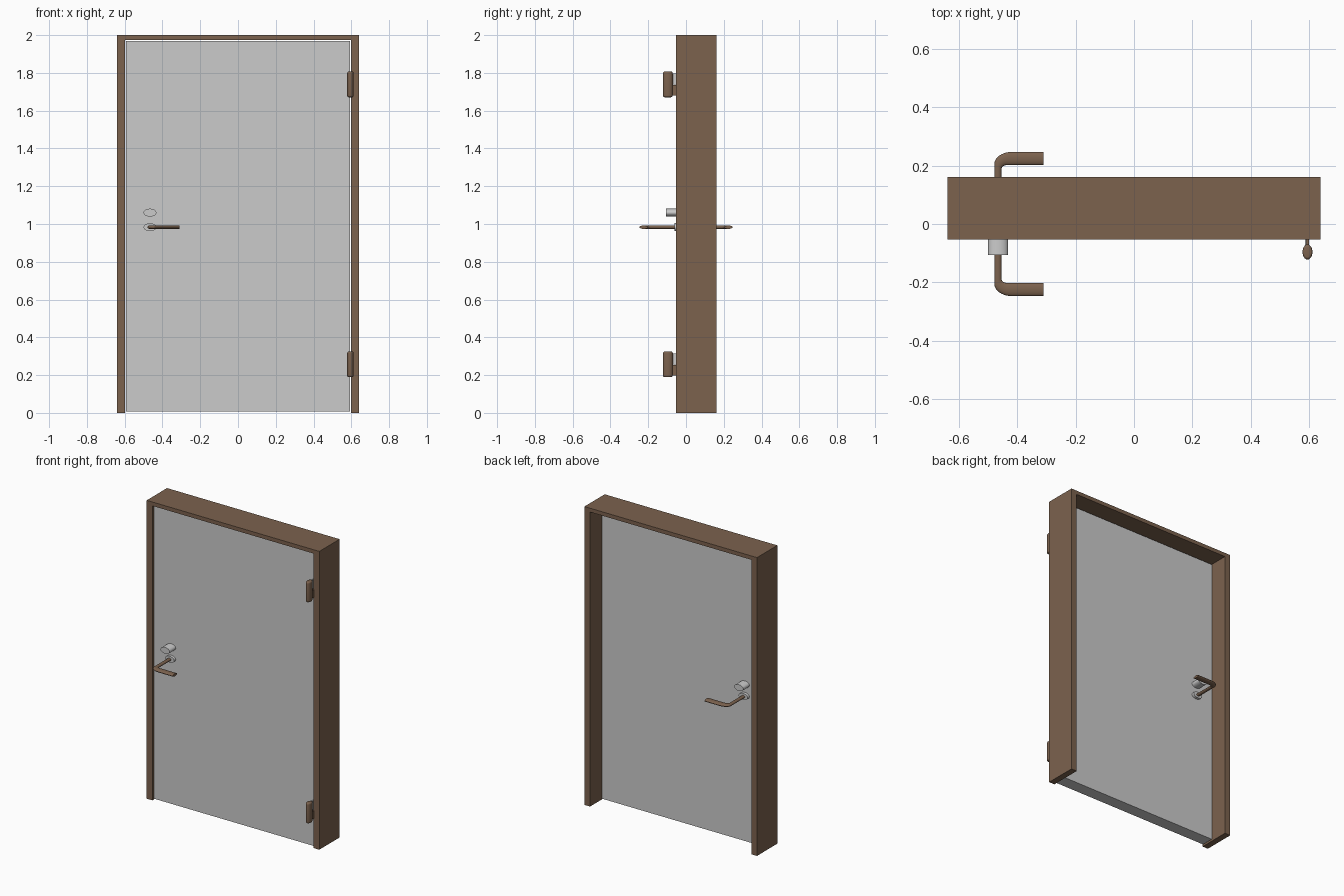
import bpy, bmesh, math
from mathutils import Vector

cube = bpy.data.objects.get("Cube")
if cube:
    bpy.data.objects.remove(cube, do_unlink=True)


def make_material(name, color):
    m = bpy.data.materials.new(name)
    m.use_nodes = True
    m.diffuse_color = color
    m.node_tree.nodes["Principled BSDF"].inputs["Base Color"].default_value = color
    return m


BROWN = make_material("brown", (0.20, 0.122, 0.076, 1))
GREY = make_material("light grey", (0.60, 0.60, 0.60, 1))


def loft(name, rings, mat, smooth=True):
    """Skin a closed solid over a list of equal-length rings of points."""
    bm = bmesh.new()
    loops = [[bm.verts.new(p) for p in ring] for ring in rings]
    n = len(loops[0])
    for a, b in zip(loops, loops[1:]):
        for i in range(n):
            j = (i + 1) % n
            bm.faces.new((a[i], a[j], b[j], b[i]))
    bm.faces.new(loops[0])
    bm.faces.new(loops[-1])
    bmesh.ops.recalc_face_normals(bm, faces=bm.faces)
    mesh = bpy.data.meshes.new(name)
    bm.to_mesh(mesh)
    bm.free()
    mesh.materials.append(mat)
    obj = bpy.data.objects.new(name, mesh)
    bpy.context.collection.objects.link(obj)
    if smooth:
        bpy.ops.object.select_all(action='DESELECT')
        obj.select_set(True)
        bpy.context.view_layer.objects.active = obj
        bpy.ops.object.shade_smooth_by_angle(angle=math.radians(40))
    return obj


def ellipse(center, u, v, n=24):
    """Ring of points around center with half axes u and v."""
    c, u, v = Vector(center), Vector(u), Vector(v)
    steps = [2 * math.pi * i / n for i in range(n)]
    return [c + u * math.cos(t) + v * math.sin(t) for t in steps]


def box(name, x, y, z, mat):
    rings = [[(x[0], d, z[0]), (x[1], d, z[0]), (x[1], d, z[1]), (x[0], d, z[1])] for d in y]
    return loft(name, rings, mat, smooth=False)


# Door frame: an upside-down U pushed through the wall depth
W, IN, TOP, HEAD = 0.64, 0.598, 2.0, 1.974
FRONT, BACK = -0.053, 0.162
profile = [(-W, 0), (-W, TOP), (W, TOP), (W, 0),
           (IN, 0), (IN, HEAD), (-IN, HEAD), (-IN, 0)]
loft("door_frame", [[(x, y, z) for x, z in profile] for y in (FRONT, BACK)], BROWN, smooth=False)

# Door leaf, with a narrow gap all round
LEAF = 0.042
box("door_leaf", (-0.592, 0.592), (-LEAF, LEAF), (0.008, 1.968), GREY)

# Oval lock cylinder and handle rosette, both passing through the leaf
PX, LOCK_Z, HANDLE_Z = -0.466, 1.06, 0.983
for name, z, reach in (("lock_cylinder", LOCK_Z, 0.107), ("handle_rosette", HANDLE_Z, 0.06)):
    loft(name, [ellipse((PX, y, z), (0.034, 0, 0), (0, 0, 0.021), 32) for y in (-reach, reach)], GREY)


# Lever handles: oval section swept from the stem round the elbow into the grip
def lever(name, side):
    pairs = [((-0.479, 0.05), (-0.455, 0.05))]
    for i in range(9):
        t = math.pi / 2 * i / 8
        c, s = math.cos(t), math.sin(t)
        outer = (-0.420 - 0.059 * c, 0.205 + 0.042 * s)
        inner = (-0.437 - 0.018 * c, 0.187 + 0.015 * s)
        pairs.append((outer, inner))
    pairs.append(((-0.311, 0.247), (-0.311, 0.202)))
    rings = []
    for (ox, oy), (ix, iy) in pairs:
        o, i = Vector((ox, side * oy, HANDLE_Z)), Vector((ix, side * iy, HANDLE_Z))
        rings.append(ellipse((o + i) / 2, (o - i) / 2, (0, 0, 0.009), 20))
    loft(name, rings, BROWN)


lever("front_handle", -1)
lever("back_handle", 1)

# Hinges: rounded oval knuckle, a grey tab to the leaf and a brown tab to the frame
for name, z in (("upper", 1.739), ("lower", 0.257)):
    rings = []
    for end in (-1, 1):
        for k in range(5):
            t = math.pi / 2 * (k if end < 0 else 4 - k) / 4
            size = 0.65 + 0.35 * math.sin(t)
            height = 0.068 - 0.010 * (1 - math.cos(t))
            rings.append(ellipse((0.595, -0.096, z + end * height),
                                 (0.017 * size, 0, 0), (0, 0.026 * size, 0)))
    loft(name + "_hinge_knuckle", rings, BROWN)
    box(name + "_hinge_leaf_tab", (0.586, 0.592), (-0.08, -LEAF), (z, z + 0.058), GREY)
    box(name + "_hinge_frame_tab", (0.592, 0.601), (-0.08, FRONT + 0.005), (z - 0.058, z - 0.004), BROWN)
